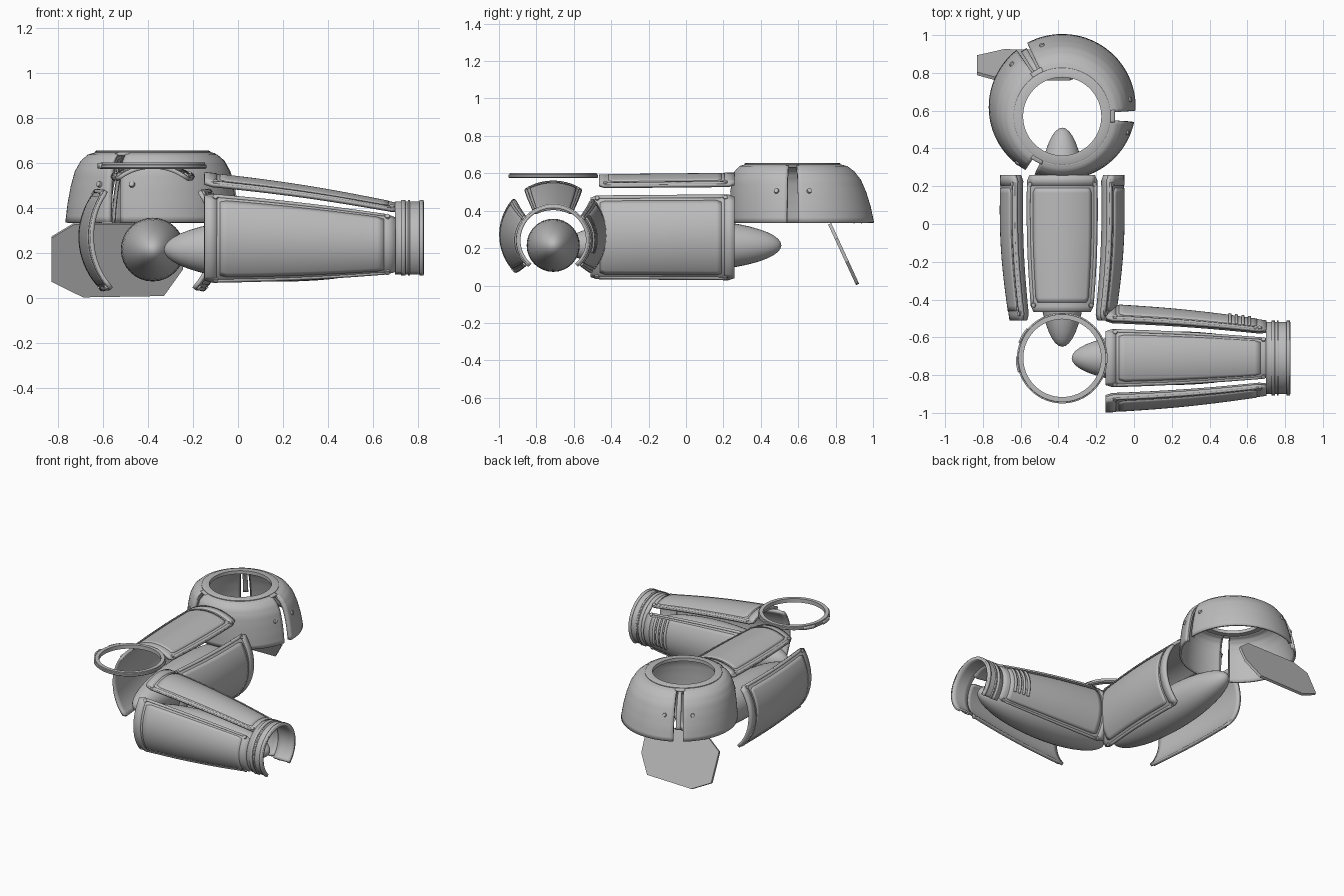
import bpy, bmesh, math
from mathutils import Vector, Matrix

cube = bpy.data.objects.get("Cube")
if cube:
    bpy.data.objects.remove(cube, do_unlink=True)

metal = bpy.data.materials.new("plain_grey")
metal.use_nodes = True
GREY = (0.5, 0.5, 0.5, 1)
metal.diffuse_color = GREY
metal.node_tree.nodes["Principled BSDF"].inputs["Base Color"].default_value = GREY


def finish(name, bm, thickness=0, smooth=True):
    bmesh.ops.recalc_face_normals(bm, faces=bm.faces)
    me = bpy.data.meshes.new(name)
    bm.to_mesh(me)
    bm.free()
    ob = bpy.data.objects.new(name, me)
    bpy.context.collection.objects.link(ob)
    me.materials.append(metal)
    if thickness:
        mod = ob.modifiers.new("thickness", "SOLIDIFY")
        mod.thickness = thickness
        mod.offset = 0
    if smooth:
        bpy.ops.object.select_all(action="DESELECT")
        ob.select_set(True)
        bpy.context.view_layer.objects.active = ob
        bpy.ops.object.shade_smooth_by_angle(angle=math.radians(35))


def patch(name, surf, t0, t1, a0, a1, lift=0, thickness=0.016, nt=14, na=16, corner=0):
    """Curved sheet over a length and angle range; corner clips its end rows, in degrees."""
    bm = bmesh.new()
    rows = []
    for i in range(nt + 1):
        cut = corner if i in (0, nt) else 0
        lo, hi = math.radians(a0 + cut), math.radians(a1 - cut)
        rows.append([bm.verts.new(surf(t0 + (t1 - t0) * i / nt, lo + (hi - lo) * j / na, lift))
                     for j in range(na + 1)])
    for r, s in zip(rows, rows[1:]):
        for j in range(na):
            bm.faces.new((r[j], r[j + 1], s[j + 1], s[j]))
    finish(name, bm, thickness)


def lathe(name, centre, profile, steps=64):
    """Closed ring from (radius, height) points about a vertical axis."""
    bm = bmesh.new()
    vs = [bm.verts.new((r, 0, z)) for r, z in profile]
    edges = [bm.edges.new((vs[i - 1], vs[i])) for i in range(len(vs))]
    bmesh.ops.spin(bm, geom=vs + edges, axis=(0, 0, 1), cent=(0, 0, 0),
                   angle=math.tau, steps=steps)
    bmesh.ops.remove_doubles(bm, verts=bm.verts, dist=1e-4)
    bmesh.ops.translate(bm, verts=bm.verts, vec=centre)
    finish(name, bm)


def bolt(name, surf, t, deg, radius=0.015):
    a = math.radians(deg)
    p = surf(t, a, 0.006)
    n = (surf(t, a, 0.05) - p).normalized()
    bm = bmesh.new()
    bmesh.ops.create_cone(bm, cap_ends=True, segments=12, radius1=radius,
                          radius2=radius * 0.75, depth=0.02,
                          matrix=Matrix.Translation(p) @ n.to_track_quat("Z", "Y").to_matrix().to_4x4())
    finish(name, bm)


def mix(a, b, k):
    return a + (b - a) * k


# Limb shells: tapered, slightly bulged tubes
def upper_arm(t, a, lift):
    k = (0.26 - t) / 0.76
    bulge = 0.02 * math.sin(math.pi * k)
    rx = mix(0.317, 0.272, k) + bulge + lift
    rz = mix(0.32, 0.312, k) + lift
    return Vector((-0.38 + rx * math.cos(a), t, 0.272 + rz * math.sin(a)))


def forearm(t, a, lift):
    k = (t + 0.15) / 0.87
    bulge = 0.012 * math.sin(math.pi * k)
    rx = mix(0.277, 0.188, k) + bulge + lift
    rz = mix(0.277, 0.172, k) + bulge + lift
    return Vector((t, -0.71 + rx * math.cos(a), mix(0.272, 0.24, k) + rz * math.sin(a)))


def armour_panel(name, surf, t0, t1, a0, a1):
    """Plate with clipped corners, a raised end band, long edge beads and bolts."""
    s = 1 if t1 > t0 else -1
    patch(name, surf, t0, t1, a0, a1, 0, 0.018, 24, 16, 3)
    patch(name + "_end_band", surf, t0, t0 + s * 0.055, a0 + 3, a1 - 3, 0.006, 0.012, 2)
    patch(name + "_inset", surf, t0 + s * 0.07, t1 - s * 0.05, a0 + 7, a1 - 7, 0.007, 0.008, 24, 16, 2)
    for side, e, d in (("low", a0, 1), ("high", a1, -1)):
        inner = e + d * 4
        patch(f"{name}_bead_{side}", surf, t0 + s * 0.04, t1 - s * 0.03,
              min(inner, e + d), max(inner, e + d), 0.008, 0.012, 14, 2)
        for end, t in (("near", t0 + s * 0.05), ("far", t1 - s * 0.035)):
            bolt(f"{name}_bolt_{side}_{end}", surf, t, inner)


armour_panel("upper_arm_top", upper_arm, 0.26, -0.465, 55, 125)
armour_panel("upper_arm_left", upper_arm, 0.26, -0.51, -48, 41)
armour_panel("upper_arm_right", upper_arm, 0.26, -0.51, 139, 228)
armour_panel("forearm_top", forearm, -0.15, 0.72, 57, 123)
armour_panel("forearm_back", forearm, -0.15, 0.7, -46, 43)
armour_panel("forearm_front", forearm, -0.15, 0.7, 137, 226)

# Vent ribs on the back of the forearm
for i in range(4):
    x = 0.5 + i * 0.034
    patch(f"vent_rib_{i + 1}", forearm, x, x + 0.016, -20, 36, 0.012, 0.014, 1)


# Wrist cuff, open underneath
def wrist(t, a, lift):
    r = 0.178 + lift
    return Vector((t, -0.71 + (r + 0.005) * math.cos(a), 0.243 + r * math.sin(a)))


patch("wrist_cuff", wrist, 0.7, 0.828, -48, 228, 0, 0.016, 4, 48)
for i, (x0, x1) in enumerate(((0.727, 0.747), (0.757, 0.766), (0.808, 0.826))):
    patch(f"wrist_band_{i + 1}", wrist, x0, x1, -48, 228, 0.008, 0.014, 1, 48)

# Spindle cores inside the limbs
for name, centre, half, axis in (("upper_arm_core", (-0.38, -0.07, 0.215), 0.58, "X"),
                                 ("forearm_core", (0.21, -0.71, 0.215), 0.54, "Y")):
    bm = bmesh.new()
    bmesh.ops.create_uvsphere(bm, u_segments=32, v_segments=24, radius=1)
    bmesh.ops.scale(bm, vec=(0.142, 0.142, half), verts=bm.verts)
    bmesh.ops.rotate(bm, matrix=Matrix.Rotation(math.pi / 2, 3, axis), verts=bm.verts)
    bmesh.ops.translate(bm, vec=centre, verts=bm.verts)
    finish(name, bm)

# Shoulder dome: (radius, height, backward swell) stations from collar to hem
STATIONS = [(0.25, 0.642, 0), (0.285, 0.632, 0.004), (0.315, 0.606, 0.01), (0.34, 0.56, 0.02),
            (0.357, 0.495, 0.031), (0.37, 0.42, 0.041), (0.379, 0.335, 0.05)]


def dome(t, a, lift):
    f = t * (len(STATIONS) - 1)
    i = min(int(f), len(STATIONS) - 2)
    r, z, swell = Vector(STATIONS[i]).lerp(Vector(STATIONS[i + 1]), f - i)
    r += swell * math.sin(a) + lift
    return Vector((-0.38 + r * math.cos(a), 0.57 + r * math.sin(a), z + lift * (1 - t)))


for i in range(3):
    start = 120 * i
    patch(f"shoulder_plate_{i + 1}", dome, 0, 1, start + 4.5, start + 115.5, 0, 0.014, 18, 32)
    for j, e in enumerate((start + 4.5, start + 114.5)):
        patch(f"shoulder_edge_{i + 1}_{j + 1}", dome, 0.02, 1, e, e + 1, -0.008, 0.022, 18, 1)
        bolt(f"shoulder_bolt_{i + 1}_{j + 1}", dome, 0.645, start + (14, 106)[j], 0.016)
    patch(f"shoulder_clip_{i + 1}", dome, 0, 0.12, start - 7, start + 7, 0.003, 0.012, 3, 6)

# Bridging strap over the rear slit
patch("shoulder_strap", dome, 0, 0.85, 117.5, 122.5, -0.004, 0.008, 18, 2)

# Shoulder collar and elbow ring
lathe("shoulder_collar", (-0.38, 0.57, 0), [(0.207, 0.632), (0.207, 0.656), (0.25, 0.656),
      (0.257, 0.652), (0.257, 0.646), (0.246, 0.643), (0.246, 0.632)])
lathe("elbow_ring", (-0.38, -0.71, 0), [(0.206, 0.574), (0.206, 0.602), (0.232, 0.602), (0.233, 0.594),
      (0.24, 0.592), (0.24, 0.58), (0.233, 0.574)])


def elbow(t, a, lift):
    r = 0.239 + lift
    return Vector((-0.38 + r * math.cos(a), -0.71 + r * math.sin(a), t))


for i, a in enumerate((140, 178)):
    patch(f"elbow_clip_{i + 1}", elbow, 0.577, 0.6, a, a + 20, 0.002, 0.01, 1, 8)

# Slanted rear fin
bm = bmesh.new()
outline = [(-0.83, 0.27), (-0.73, 0.33), (-0.34, 0.33), (-0.24, 0.25), (-0.245, 0.13),
           (-0.33, 0.012), (-0.69, 0.006), (-0.83, 0.075)]
bm.faces.new([bm.verts.new((x, 0.92 - 0.46 * z, z)) for x, z in outline])
finish("rear_fin", bm, 0.018, smooth=False)
